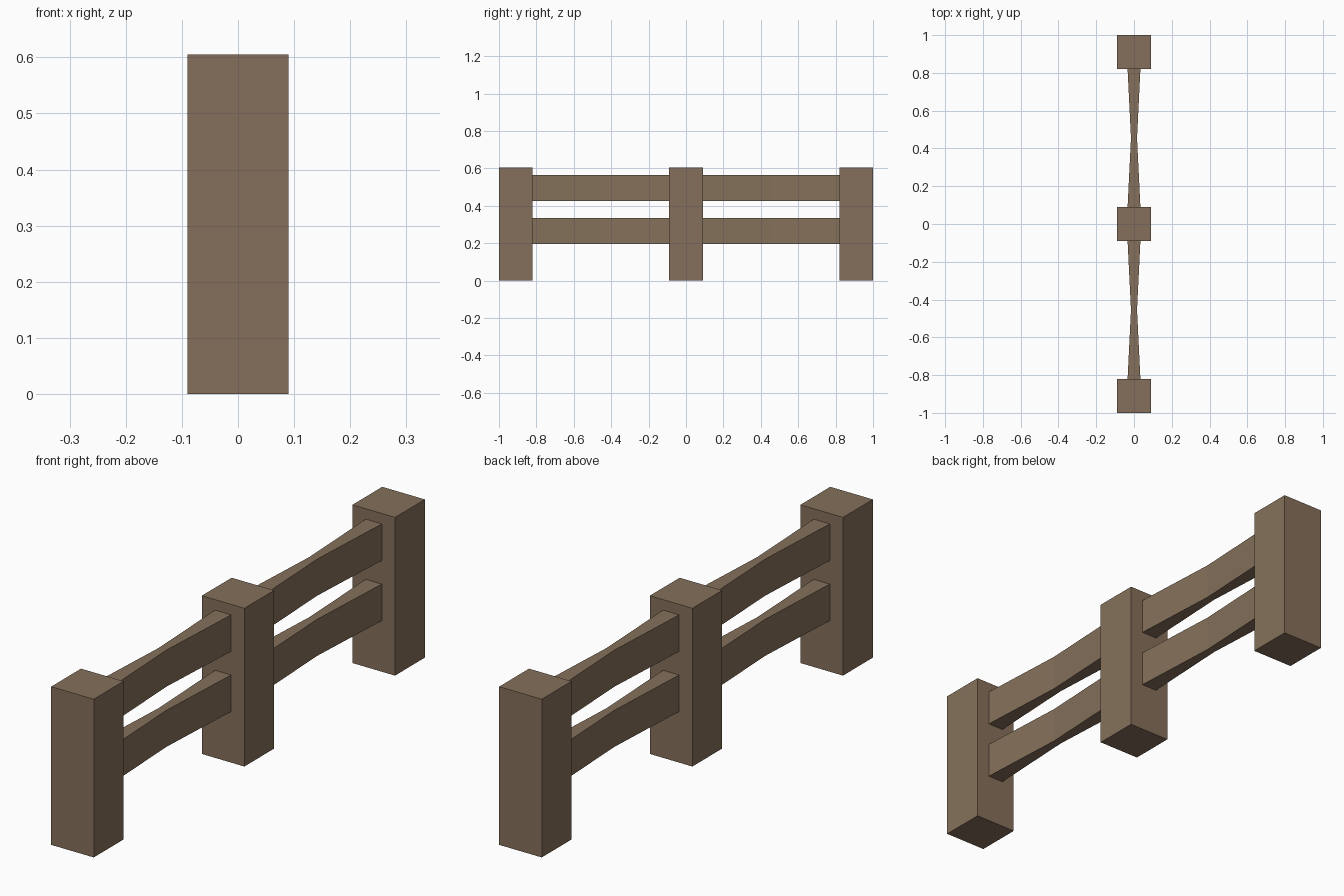
import bpy, bmesh

if "Cube" in bpy.data.objects:
    bpy.data.objects.remove(bpy.data.objects["Cube"])

wood = bpy.data.materials.new("brown wood")
wood.diffuse_color = (0.235, 0.163, 0.104, 1)
wood.use_nodes = True
wood.node_tree.nodes["Principled BSDF"].inputs["Base Color"].default_value = wood.diffuse_color


def prism(name, outline, z0, z1):
    """Extrude an xy outline between two heights."""
    bm = bmesh.new()
    face = bm.faces.new([bm.verts.new((x, y, z0)) for x, y in outline])
    top = bmesh.ops.extrude_face_region(bm, geom=[face])["geom"]
    bmesh.ops.translate(bm, vec=(0, 0, z1 - z0),
                        verts=[v for v in top if isinstance(v, bmesh.types.BMVert)])
    bmesh.ops.recalc_face_normals(bm, faces=bm.faces)
    mesh = bpy.data.meshes.new(name)
    bm.to_mesh(mesh)
    bm.free()
    mesh.materials.append(wood)
    bpy.context.collection.objects.link(bpy.data.objects.new(name, mesh))


# Three square posts
P = 0.09
for label, y in (("front", -0.91), ("middle", 0), ("back", 0.91)):
    prism(label + "_post", [(-P, y - P), (P, y - P), (P, y + P), (-P, y + P)], 0, 0.605)

# Two waisted rails in each bay, pinched at mid-span
END, WAIST, HALF = 0.034, 0.016, 0.365
for bay, y in (("front", -0.455), ("back", 0.455)):
    for level, z in (("lower", 0.195), ("upper", 0.425)):
        prism(f"{bay}_{level}_rail",
              [(-END, y - HALF), (END, y - HALF), (WAIST, y),
               (END, y + HALF), (-END, y + HALF), (-WAIST, y)], z, z + 0.14)
